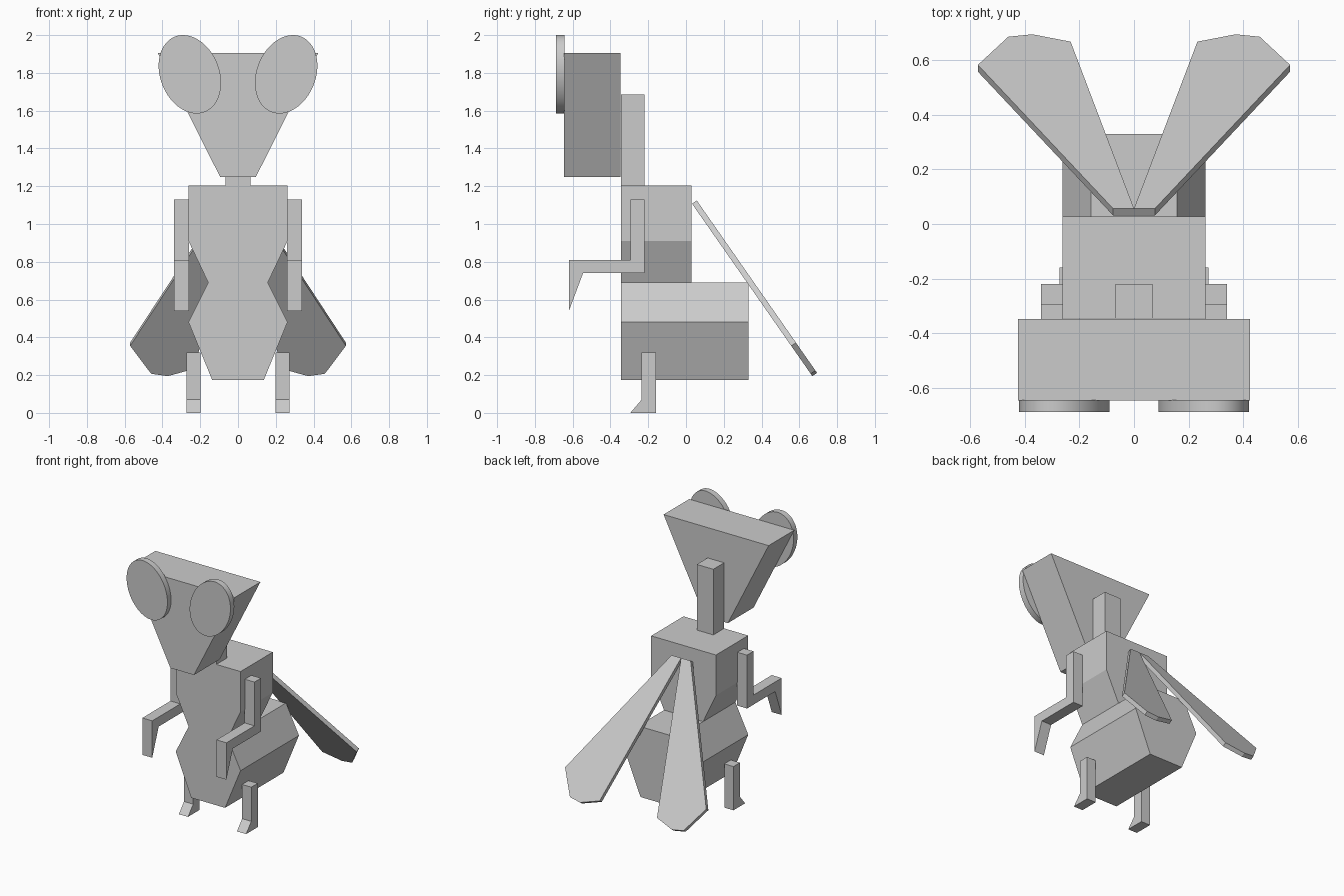
import bpy, bmesh, math
from mathutils import Vector

cube = bpy.data.objects.get("Cube")
if cube:
    bpy.data.objects.remove(cube, do_unlink=True)

grey = bpy.data.materials.new("plain_grey")
grey.use_nodes = True
grey.diffuse_color = (0.6, 0.6, 0.6, 1)
grey.node_tree.nodes["Principled BSDF"].inputs["Base Color"].default_value = (0.6, 0.6, 0.6, 1)


def extruded(name, points, offset):
    """Solid made by sweeping a flat outline along an offset."""
    bm = bmesh.new()
    face = bm.faces.new([bm.verts.new(p) for p in points])
    swept = bmesh.ops.extrude_face_region(bm, geom=[face], use_keep_orig=True)
    moved = [v for v in swept["geom"] if isinstance(v, bmesh.types.BMVert)]
    bmesh.ops.translate(bm, verts=moved, vec=Vector(offset))
    bmesh.ops.recalc_face_normals(bm, faces=bm.faces)
    mesh = bpy.data.meshes.new(name)
    bm.to_mesh(mesh)
    bm.free()
    mesh.materials.append(grey)
    ob = bpy.data.objects.new(name, mesh)
    bpy.context.collection.objects.link(ob)
    return ob


def front_prism(name, profile, y0, y1):
    return extruded(name, [(x, y0, z) for x, z in profile], (0, y1 - y0, 0))


def side_prism(name, profile, x0, x1):
    return extruded(name, [(x0, y, z) for y, z in profile], (x1 - x0, 0, 0))


def symmetric(half):
    return half + [(-x, z) for x, z in reversed(half)]


# Head, neck and two-part body
front_prism("head", symmetric([(0.425, 1.905), (0.095, 1.25)]), -0.645, -0.348)
front_prism("neck", symmetric([(0.067, 1.685), (0.067, 1.205)]), -0.345, -0.22)
front_prism("thorax", symmetric([(0.262, 1.205), (0.262, 0.91), (0.158, 0.69)]), -0.345, 0.028)
front_prism("abdomen", symmetric([(0.158, 0.69), (0.262, 0.48), (0.137, 0.175)]), -0.345, 0.33)

arm = [(-0.22, 1.13), (-0.295, 1.13), (-0.295, 0.81), (-0.62, 0.81),
       (-0.62, 0.54), (-0.545, 0.74), (-0.22, 0.74)]
leg = [(-0.16, 0.32), (-0.235, 0.32), (-0.235, 0.07), (-0.295, 0), (-0.16, 0)]
wing = [(0, 0.057), (0.232, 0.667), (0.372, 0.694), (0.46, 0.685), (0.571, 0.582), (0.077, 0.057)]
tilt = math.radians(21.7)

for side, label in ((1, "left"), (-1, "right")):
    side_prism(label + "_arm", arm, side * 0.26, side * 0.34)
    side_prism(label + "_leg", leg, side * 0.198, side * 0.272)

    # Wing plate sloping down and back
    extruded(label + "_wing", [(side * x, y, 1.13 - (y - 0.053) * 1.433) for x, y in wing],
             (0, -0.025, -0.017))

    # Tilted oval eye
    oval = []
    for i in range(64):
        a = 2 * math.pi * i / 64
        u, v = 0.156 * math.cos(a), 0.2145 * math.sin(a)
        oval.append((side * (0.255 + u * math.cos(tilt) + v * math.sin(tilt)),
                     1.7925 - u * math.sin(tilt) + v * math.cos(tilt)))
    eye = front_prism(label + "_eye", oval, -0.687, -0.643)
    bpy.ops.object.select_all(action="DESELECT")
    eye.select_set(True)
    bpy.context.view_layer.objects.active = eye
    bpy.ops.object.shade_smooth_by_angle()
